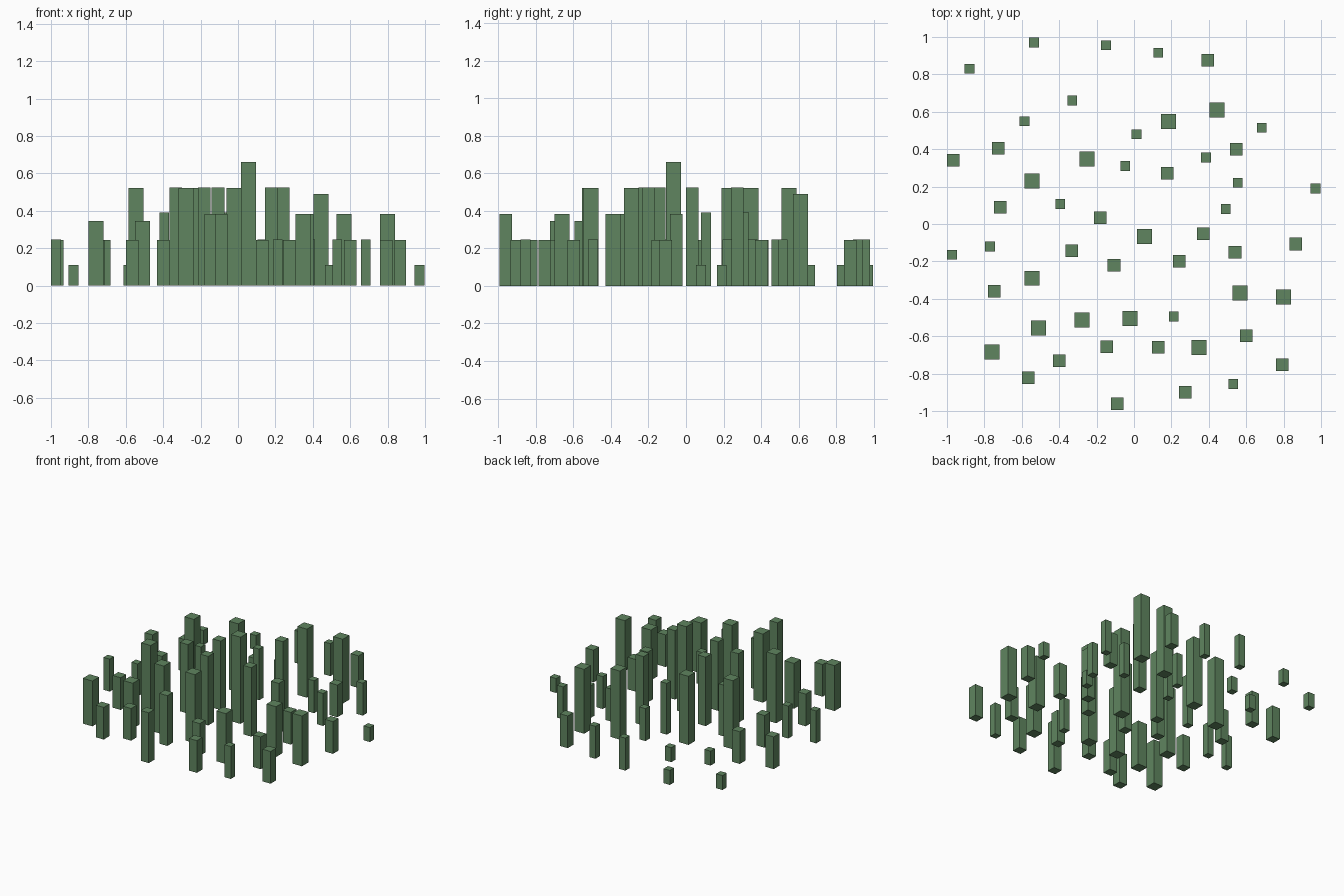
import bpy
import bmesh
from mathutils import Matrix, Vector

# Remove the default cube only
default_cube = bpy.data.objects.get("Cube")
if default_cube:
    bpy.data.objects.remove(default_cube, do_unlink=True)


def make_material(name, colour):
    material = bpy.data.materials.new(name)
    material.use_nodes = True
    material.diffuse_color = colour
    shader = next(node for node in material.node_tree.nodes
                  if node.type == "BSDF_PRINCIPLED")
    shader.inputs["Base Color"].default_value = colour
    return material


moss_green = make_material("moss_green", (0.115, 0.235, 0.115, 1))

# Three square footprints shared by all the columns
SLIM, MEDIUM, WIDE = 0.052, 0.067, 0.08


def add_column(name, x, y, width, height):
    """A closed square column standing on the ground."""
    placement = (Matrix.Translation(Vector((x, y, height / 2)))
                 @ Matrix.Diagonal((width, width, height, 1)))
    bm = bmesh.new()
    bmesh.ops.create_cube(bm, size=1, matrix=placement)
    mesh = bpy.data.meshes.new(name)
    bm.to_mesh(mesh)
    bm.free()
    mesh.materials.append(moss_green)
    column = bpy.data.objects.new(name, mesh)
    bpy.context.collection.objects.link(column)


def add_grove(name, width, height, *centres):
    """Columns of one size, with their centres given in hundredths."""
    for number, (x, y) in enumerate(centres, start=1):
        add_column(f"{name}_{number}", x / 100, y / 100, width, height)


# Slim columns, from stubs to tall
add_grove("slim_stub", SLIM, 0.11,
          (-53.5, 97), (-88, 83), (-33, 66), (-58.5, 55), (97, 19), (49, 8))
add_grove("slim_short_column", SLIM, 0.247,
          (-15, 95.5), (13, 91.5), (1.3, 48), (68.3, 51.5), (38.5, 35.5),
          (55.5, 22), (-97.3, -16.5), (-77, -12), (21.3, -49.5), (53, -85.5))
add_grove("slim_tall_column", SLIM, 0.39, (-4.7, 31), (-39.5, 10.7))

# Medium columns
add_grove("medium_short_column", MEDIUM, 0.245,
          (39.4, 87.5), (-72.7, 40.5), (-96.7, 34), (54.7, 40), (-71.5, 9),
          (86.5, -10.7), (54, -15), (-74.7, -36), (60, -59.8), (79.2, -75.3),
          (13, -66), (-40, -73), (-56.5, -82.3), (27.3, -90))
add_grove("medium_middle_column", MEDIUM, 0.383,
          (37, -5.2), (-14.6, -65.7), (-9, -96))
add_grove("medium_tall_column", MEDIUM, 0.525,
          (17.7, 27.2), (-18, 3.4), (-33.3, -14.2), (-10.7, -22), (24.2, -20))

# Wide columns
add_grove("wide_short_column", WIDE, 0.345, (-51, -55.5), (-76, -68.5))
add_grove("wide_middle_column", WIDE, 0.383,
          (56.6, -36.8), (80, -39), (34.7, -66))
add_grove("wide_tall_column", WIDE, 0.522,
          (18.5, 54.8), (-25.2, 34.7), (-54.5, 23), (-54.5, -29),
          (-2.1, -50.5), (-27.7, -51.3))
add_grove("wide_high_column", WIDE, 0.49, (44.3, 61))
add_grove("wide_highest_column", WIDE, 0.66, (5.5, -6.6))
